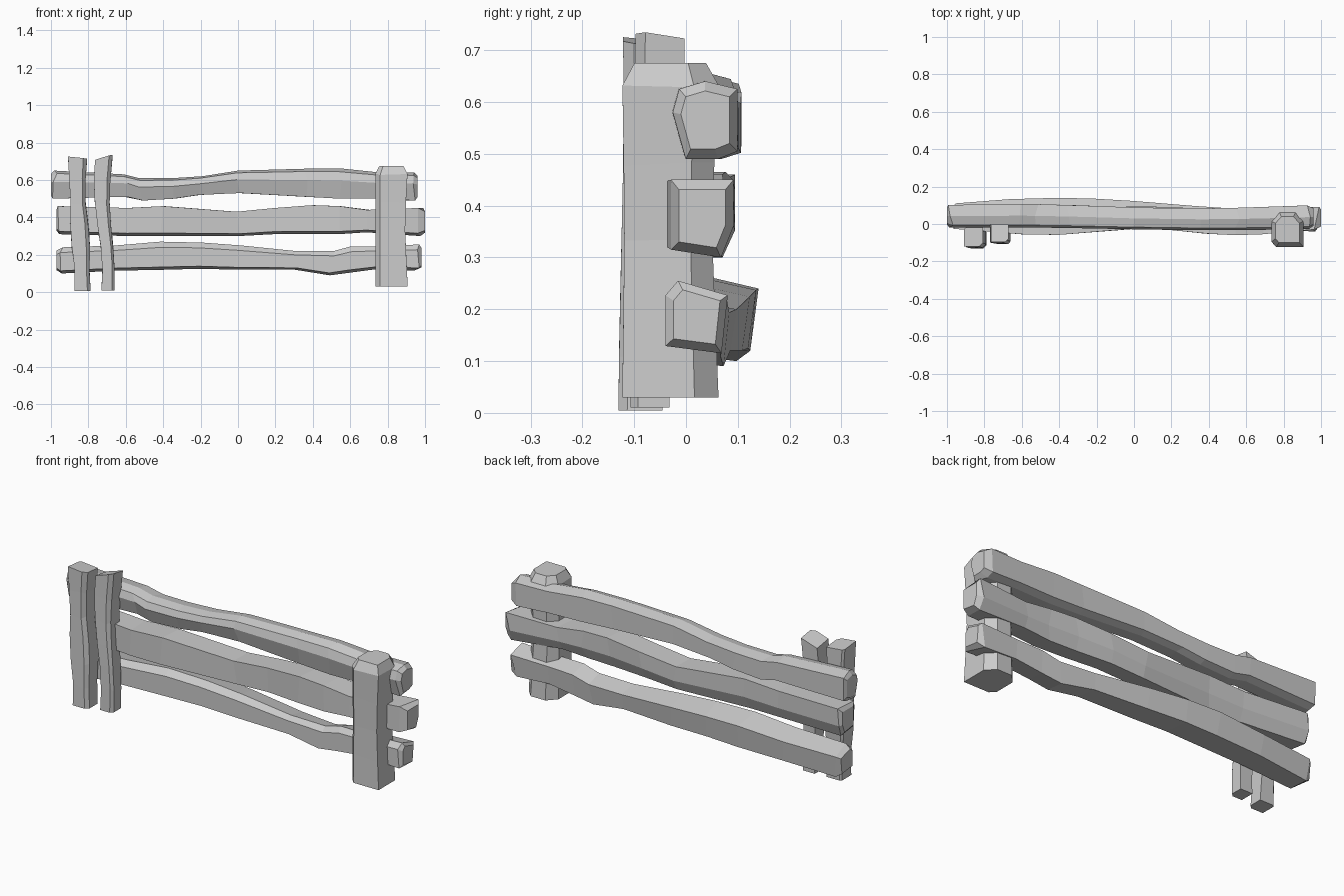
import bpy
import bmesh
import random
from math import cos
from mathutils import Vector

random.seed(4)

cube = bpy.data.objects.get("Cube")
if cube:
    bpy.data.objects.remove(cube, do_unlink=True)

# One weathered wood colour
wood = bpy.data.materials.new("pale_grey_wood")
wood.use_nodes = True
colour = (0.6, 0.6, 0.6, 1)
wood.diffuse_color = colour
wood.node_tree.nodes["Principled BSDF"].inputs["Base Color"].default_value = colour


def wave(mean, swing, rate, peak):
    """Gentle bend along a timber, highest at the peak position."""
    return lambda t: mean + swing * cos(rate * (t - peak))


def cut_square(*cuts):
    """Unit square centred on the origin, each corner trimmed by its own share."""
    corners = [Vector(c) / 2 for c in ((-1, -1), (1, -1), (1, 1), (-1, 1))]
    points = []
    for i, cut in enumerate(cuts):
        corner = corners[i]
        if cut:
            points.append(corner.lerp(corners[i - 1], cut))
            points.append(corner.lerp(corners[(i + 1) % len(corners)], cut))
        else:
            points.append(corner)
    return points


def bevel_ends(rings, start, end):
    """Add a smaller ring beyond each end that has a bevel length."""
    t, centre, size = rings[0]
    if start:
        rings.insert(0, (t - start, centre, size * 0.75))
    t, centre, size = rings[-1]
    if end:
        rings.append((t + end, centre, size * 0.75))
    return rings


def timber(name, place, rings, section, rough, tilt=(0, 0)):
    """Skin a section over rings of (position, centre, size), hewn unevenly between the ends."""
    bm = bmesh.new()
    loops = []
    for ring in rings:
        t, centre, size = ring
        loop = []
        for point in section:
            a, b = centre + size * point
            along = t
            if ring is rings[-1]:
                along += point.dot(Vector(tilt))
            elif ring is not rings[0]:
                along += random.uniform(-rough, rough)
            loop.append(bm.verts.new(place(along, a, b)))
        loops.append(loop)
    for low, high in zip(loops, loops[1:]):
        for k in range(len(section)):
            bm.faces.new((low[k - 1], low[k], high[k], high[k - 1]))
    bm.faces.new(loops[0])
    bm.faces.new(loops[-1])
    bmesh.ops.recalc_face_normals(bm, faces=bm.faces)
    mesh = bpy.data.meshes.new(name)
    bm.to_mesh(mesh)
    bm.free()
    mesh.materials.append(wood)
    obj = bpy.data.objects.new(name, mesh)
    bpy.context.collection.objects.link(obj)


def rail(name, outline, section, depth_centre, depth):
    """Horizontal timber from an outline of (x, bottom, top)."""
    def place(t, a, b):
        return (t, a, b)
    rings = []
    for x, bottom, top in outline:
        centre = Vector((depth_centre(x), (bottom + top) / 2))
        rings.append((x, centre, Vector((depth(x), top - bottom))))
    corners = [Vector(c) for c in section]
    timber(name, place, bevel_ends(rings, 0.02, 0.025), corners, rough=0.015)


def post(name, bottom, top, steps, section, centre, size, rough, cap=0, tilt=(0, 0)):
    """Upright timber: centre and size are given as width, then depth."""
    def place(t, a, b):
        return (a, b, t)
    rings = []
    for i in range(steps + 1):
        z = bottom + (top - bottom) * i / steps
        rings.append((z, Vector([f(z) for f in centre]), Vector([f(z) for f in size])))
    timber(name, place, bevel_ends(rings, 0, cap), section, rough, tilt)


# Three bent rails, each with its own hewn section
rail("top_rail",
     [(-0.98, 0.5, 0.65), (-0.6, 0.51, 0.63), (-0.52, 0.49, 0.61), (-0.35, 0.5, 0.61),
      (-0.2, 0.52, 0.62), (0, 0.53, 0.65), (0.37, 0.51, 0.66), (0.55, 0.5, 0.66),
      (0.75, 0.5, 0.64), (0.935, 0.49, 0.64)],
     [(-0.5, 0.1), (-0.3, -0.5), (0.2, -0.5), (0.5, -0.4), (0.5, 0.4), (0, 0.5), (-0.4, 0.4)],
     wave(0.035, 0.01, 3, -0.7), wave(0.12, 0.005, 4, -0.6))
rail("middle_rail",
     [(-0.95, 0.31, 0.46), (-0.6, 0.3, 0.45), (-0.4, 0.3, 0.46), (0, 0.3, 0.43),
      (0.2, 0.31, 0.45), (0.4, 0.31, 0.465), (0.55, 0.31, 0.46), (0.7, 0.32, 0.44),
      (0.975, 0.3, 0.45)],
     [(-0.5, -0.4), (0.3, -0.5), (0.5, -0.1), (0.5, 0.5), (-0.5, 0.5)],
     wave(0.02, 0.015, 6, -1), wave(0.125, 0.005, 6, -0.5))
rail("bottom_rail",
     [(-0.95, 0.1, 0.24), (-0.65, 0.115, 0.25), (-0.4, 0.12, 0.27), (-0.2, 0.125, 0.265),
      (0, 0.12, 0.25), (0.3, 0.12, 0.22), (0.5, 0.09, 0.22), (0.6, 0.105, 0.245),
      (0.75, 0.125, 0.245), (0.955, 0.115, 0.255)],
     [(-0.5, -0.4), (0.4, -0.5), (0.5, 0.3), (-0.3, 0.5), (-0.5, 0.3)],
     wave(0.04, 0.02, 2.5, -0.4), wave(0.135, 0.025, 3, -0.4))

# Thick post on the left, with a trimmed top
post("thick_post", 0.03, 0.63, 4, cut_square(0.15, 0, 0.25, 0.25),
     centre=(wave(0.818, 0.003, 9, 0), wave(-0.032, 0.002, 9, 0)),
     size=(wave(0.165, 0.008, 9, 0), wave(0.178, 0.008, 9, 0)),
     rough=0.005, cap=0.045)

# Pair of thin crooked posts on the right
post("outer_thin_post", 0.005, 0.715, 6, cut_square(0, 0.2, 0, 0.1),
     centre=(wave(-0.845, 0.014, 5, 0), wave(-0.078, 0.01, 5, 0.6)),
     size=(wave(0.09, 0.012, 15, 0.3), wave(0.095, 0.01, 5, 0.6)),
     rough=0.015, tilt=(-0.01, -0.01))
post("inner_thin_post", 0.01, 0.715, 6, cut_square(0, 0.2, 0, 0),
     centre=(wave(-0.71, 0.018, 7, 0.1), wave(-0.06, 0.01, 5, 0.7)),
     size=(wave(0.08, 0.015, 5, 0.8), wave(0.085, 0.01, 5, 0.7)),
     rough=0.015, tilt=(0.03, -0.015))
